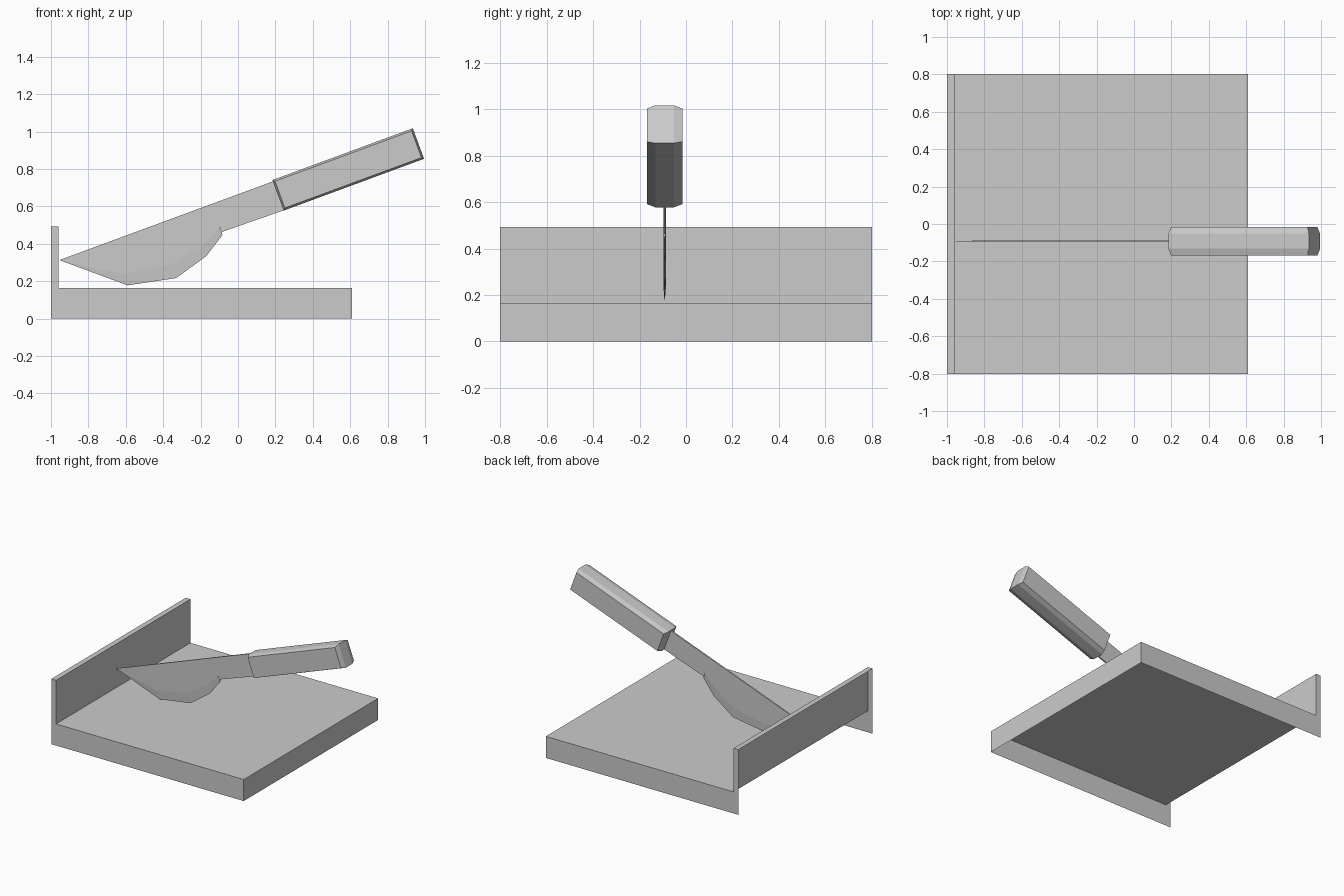
import bpy, bmesh
from mathutils import Vector

if "Cube" in bpy.data.objects:
    bpy.data.objects.remove(bpy.data.objects["Cube"])

YC = -0.092  # centre plane of the knife


def finish(bm, name):
    bmesh.ops.recalc_face_normals(bm, faces=bm.faces)
    mesh = bpy.data.meshes.new(name)
    bm.to_mesh(mesh)
    bm.free()
    obj = bpy.data.objects.new(name, mesh)
    bpy.context.collection.objects.link(obj)
    return obj


def ring(bm, pts, y):
    return [bm.verts.new((x, y, z)) for x, z in pts]


# Board with raised lip: L-shaped shell, open underneath and behind the lip
profile = [(-1, 0), (0.61, 0), (0.61, 0.163), (-0.96, 0.163), (-0.96, 0.493), (-1, 0.493)]
bm = bmesh.new()
near, far = ring(bm, profile, -0.803), ring(bm, profile, 0.803)
for i in range(1, 5):
    bm.faces.new((near[i], near[i + 1], far[i + 1], far[i]))
bm.faces.new(near)
bm.faces.new(far[::-1])
board = finish(bm, "board")
# the open shell needs its outside pointing away from the solid
board.data.update()
if next(p for p in board.data.polygons if abs(p.normal.z) > 0.9).normal.z < 0:
    board.data.flip_normals()

# Handle: tilted block whose two cheeks are slightly inset
corner = Vector((0.184, 0.741))
along = Vector((0.938, 0.346)).normalized()
down = Vector((along.y, -along.x))
LENGTH, HEIGHT = 0.80, 0.174


def handle_rect(inset):
    return [corner + along * a + down * d for a, d in (
        (inset, inset), (LENGTH - inset, inset),
        (LENGTH - inset, HEIGHT - inset), (inset, HEIGHT - inset))]


bm = bmesh.new()
rings = [ring(bm, handle_rect(i), YC + y) for y, i in
         ((-0.076, 0.011), (-0.04, 0), (0.04, 0), (0.076, 0.011))]
for a, b in zip(rings, rings[1:]):
    for i in range(4):
        j = (i + 1) % 4
        bm.faces.new((a[i], a[j], b[j], b[i]))
bm.faces.new(rings[0])
bm.faces.new(rings[-1])
finish(bm, "handle")

# Blade: straight spine, curved belly ground to a thin edge, flat tang
tip = Vector((-0.955, 0.313))
spine_dir = Vector((1.145, 0.422)).normalized()
THICK, EDGE = 0.0055, 0.001
belly = [(-0.59, 0.178, EDGE), (-0.33, 0.217, EDGE), (-0.17, 0.334, EDGE),
         (-0.083, 0.447, EDGE), (-0.088, 0.463, THICK), (0.27, 0.588, THICK)]

bm = bmesh.new()
sides = []
for s in (-1, 1):
    cols = [[bm.verts.new((tip.x, YC + s * EDGE, tip.y))] * 3]
    for x, z, t in belly:
        low = Vector((x, z))
        top = tip + spine_dir * (low - tip).dot(spine_dir)
        mid = low.lerp(top, 0.25)
        cols.append([bm.verts.new((p.x, YC + s * h, p.y))
                     for p, h in ((top, THICK), (mid, THICK), (low, t))])
    for a, b in zip(cols, cols[1:]):
        for k in range(2):
            quad = list(dict.fromkeys((a[k], a[k + 1], b[k + 1], b[k])))
            bm.faces.new(quad)
    # outline: along the spine, down the tang end, back along the belly
    sides.append([c[0] for c in cols] + [cols[-1][1]] + [c[2] for c in cols[:0:-1]])
n = len(sides[0])
for i in range(n):
    j = (i + 1) % n
    bm.faces.new((sides[0][i], sides[0][j], sides[1][j], sides[1][i]))
finish(bm, "blade")
